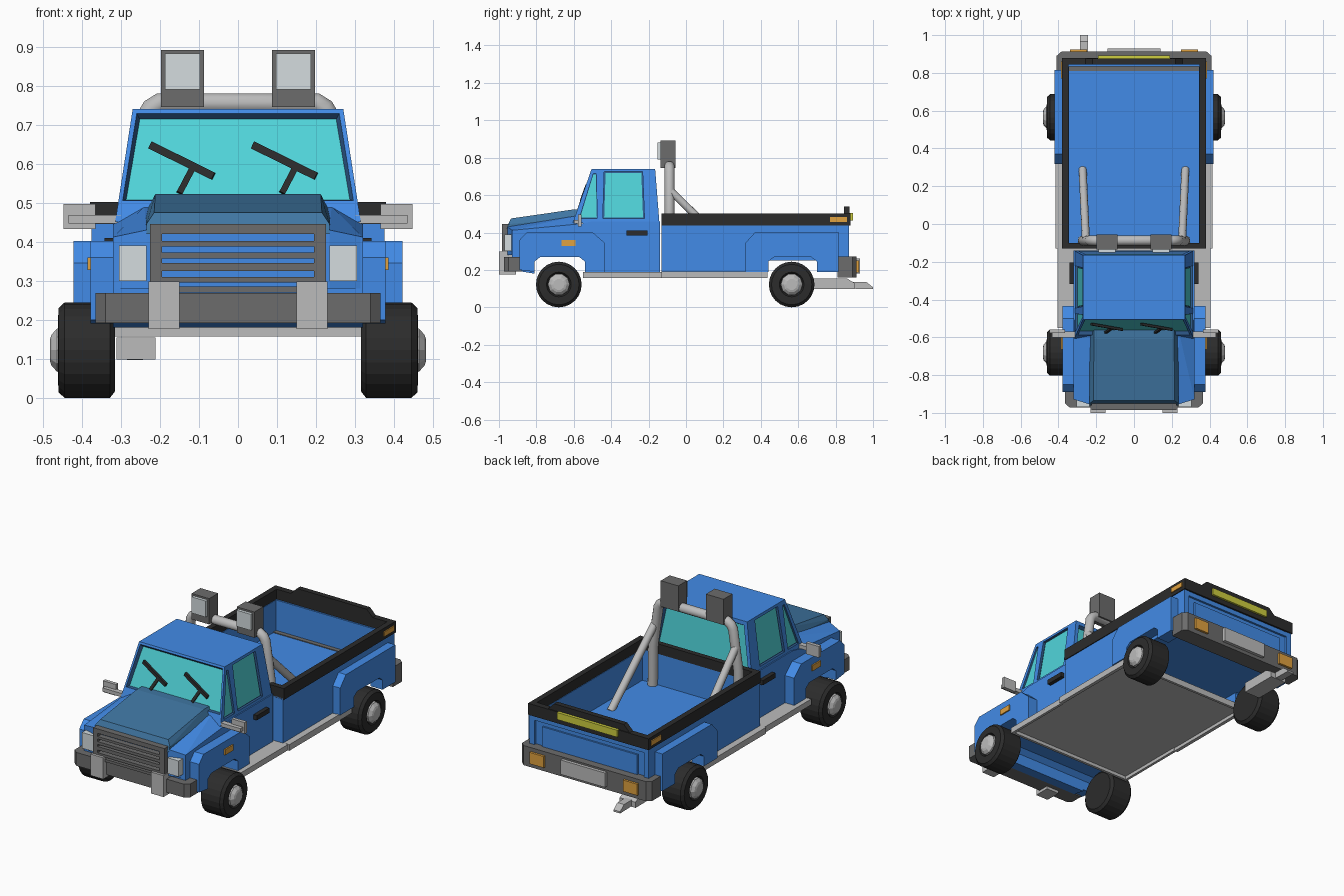
import bpy, bmesh
from math import cos, sin, pi, radians
from mathutils import Vector

if "Cube" in bpy.data.objects:
    bpy.data.objects.remove(bpy.data.objects["Cube"])


def mat(name, r, g, b):
    m = bpy.data.materials.new(name)
    m.diffuse_color = (r, g, b, 1)
    m.use_nodes = True
    m.node_tree.nodes["Principled BSDF"].inputs["Base Color"].default_value = m.diffuse_color
    return m


BLUE = mat("blue_paint", 0.055, 0.26, 0.80)
HOOD = mat("hood_blue", 0.05, 0.18, 0.36)
TRIM = mat("dark_blue_trim", 0.03, 0.11, 0.28)
GLASS = mat("teal_glass", 0.08, 0.66, 0.70)
BLACK = mat("black_trim", 0.025, 0.025, 0.025)
DARK = mat("dark_grey", 0.15, 0.15, 0.15)
LIGHT = mat("light_grey", 0.5, 0.5, 0.5)
LENS = mat("lens", 0.66, 0.72, 0.74)
AMBER = mat("amber", 0.75, 0.36, 0.05)
YELLOW = mat("yellow_lamp", 0.62, 0.62, 0.05)


def finish(name, bm, *mats):
    bmesh.ops.recalc_face_normals(bm, faces=bm.faces)
    me = bpy.data.meshes.new(name)
    bm.to_mesh(me)
    bm.free()
    for m in mats:
        me.materials.append(m)
    ob = bpy.data.objects.new(name, me)
    bpy.context.collection.objects.link(ob)
    return ob


def prism(name, prof, axis, a, b, m):
    """Extrude a 2D profile along an axis from a to b."""
    bm = bmesh.new()
    place = {'x': lambda p, t: (t, p[0], p[1]), 'y': lambda p, t: (p[0], t, p[1]),
             'z': lambda p, t: (p[0], p[1], t)}[axis]
    lo = [bm.verts.new(place(p, a)) for p in prof]
    hi = [bm.verts.new(place(p, b)) for p in prof]
    bm.faces.new(lo)
    bm.faces.new(hi)
    n = len(prof)
    for i in range(n):
        j = (i + 1) % n
        bm.faces.new((lo[i], lo[j], hi[j], hi[i]))
    return finish(name, bm, m)


def box(name, x, y, z, m):
    return prism(name, [(x[0], y[0]), (x[1], y[0]), (x[1], y[1]), (x[0], y[1])], 'z', z[0], z[1], m)


def hull(name, pts, m):
    bm = bmesh.new()
    for p in pts:
        bm.verts.new(p)
    bmesh.ops.convex_hull(bm, input=bm.verts)
    bmesh.ops.dissolve_limit(bm, angle_limit=0.02, verts=bm.verts, edges=bm.edges)
    return finish(name, bm, m)


def lathe(name, prof, s, y, z, seg, m):
    """Turn an (x, radius) profile around a wheel axle."""
    bm = bmesh.new()
    rings = [[bm.verts.new((s * x, y + r * cos(2 * pi * i / seg), z + r * sin(2 * pi * i / seg)))
              for i in range(seg)] for x, r in prof]
    for A, B in zip(rings, rings[1:]):
        for i in range(seg):
            j = (i + 1) % seg
            bm.faces.new((A[i], A[j], B[j], B[i]))
    bm.faces.new(rings[0])
    bm.faces.new(rings[-1])
    return finish(name, bm, m)


def tube(name, pts, r, m):
    cu = bpy.data.curves.new(name, 'CURVE')
    cu.dimensions = '3D'
    cu.bevel_depth, cu.bevel_resolution, cu.use_fill_caps = r, 3, True
    sp = cu.splines.new('POLY')
    sp.points.add(len(pts) - 1)
    for q, p in zip(sp.points, pts):
        q.co = (*p, 1)
    cu.materials.append(m)
    ob = bpy.data.objects.new(name, cu)
    bpy.context.collection.objects.link(ob)
    bpy.ops.object.select_all(action='DESELECT')
    ob.select_set(True)
    bpy.context.view_layer.objects.active = ob
    bpy.ops.object.convert(target='MESH')
    bpy.ops.object.shade_smooth_by_angle(angle=radians(60))


def arch(a, b, z):
    """Wheel arch outline, from the rear foot to the front foot."""
    return [(b, z), (b, 0.245), (b - 0.03, 0.268), (a + 0.03, 0.268), (a, 0.245), (a, z)]


# Cab lower body and sloping nose
prism("cab_lower_body", [(-0.93, 0.2), (-0.93, 0.41), (-0.62, 0.435), (-0.5, 0.46), (-0.14, 0.46), (-0.14, 0.18)]
      + arch(-0.81, -0.54, 0.18), 'x', -0.32, 0.32, BLUE)
hull("nose", [(s * x, y, z) for s in (-1, 1) for x, y, z in
     ((0.32, -0.928, 0.28), (0.32, -0.928, 0.412), (0.235, -0.955, 0.28), (0.235, -0.955, 0.43),
      (0.32, -0.58, 0.28), (0.32, -0.58, 0.445), (0.24, -0.58, 0.49))], BLUE)

# Cab upper with recessed windscreen and rear window
bm = bmesh.new()
ring = [[bm.verts.new(p) for p in ((-w, f, z), (w, f, z), (w, b, z), (-w, b, z))]
        for w, f, b, z in ((0.315, -0.606, -0.142, 0.45), (0.27, -0.505, -0.165, 0.74))]
bm.faces.new(ring[0])
bm.faces.new(ring[1])
sides = [bm.faces.new((ring[0][i], ring[0][(i + 1) % 4], ring[1][(i + 1) % 4], ring[1][i])) for i in range(4)]
bmesh.ops.recalc_face_normals(bm, faces=bm.faces)
for f, t, up in ((sides[0], 0.016, 0.046), (sides[2], 0.03, 0)):
    bmesh.ops.inset_individual(bm, faces=[f], thickness=t, depth=0)
    for v in f.verts:
        if v.co.z < 0.6:  # raise the sill
            v.co += Vector((-0.007 * (1 if v.co.x > 0 else -1) * up / 0.046, 0.348 * up, up))
    rim = bmesh.ops.inset_individual(bm, faces=[f], thickness=0.012, depth=-0.018)['faces']
    f.material_index = 1
    for r in rim:
        r.material_index = 2
cab = finish("cab_upper", bm, BLUE, GLASS, TRIM)


def side_panel(name, pts, s, a, b, m):
    """Slab parallel to the sloping cab side, between offsets a and b."""
    return hull(name, [(s * (0.27 + 0.155 * (0.74 - z) + d), y, z) for y, z in pts for d in (a, b)], m)


def side_window(name, pts, s):
    """Cut a shallow recess into the cab side and lay glass in it."""
    cutter = side_panel("window_cutter", pts, s, -0.014, 0.05, TRIM)
    cutter.hide_render = True
    mod = cab.modifiers.new("recess", 'BOOLEAN')
    mod.operation, mod.object, mod.solver = 'DIFFERENCE', cutter, 'EXACT'
    bpy.context.view_layer.objects.active = cab
    bpy.ops.object.modifier_apply(modifier=mod.name)
    bpy.data.objects.remove(cutter)
    cy, cz = (sum(p[i] for p in pts) / 4 for i in (0, 1))
    side_panel(name, [(cy + 0.93 * (y - cy), cz + 0.95 * (z - cz)) for y, z in pts], s, -0.02, -0.01, GLASS)


def on_screen(x, z):
    return Vector((x, -0.497 - 0.36 * (0.74 - z), z))


def bar(name, p, q, w, m):
    """Square bar between two points."""
    d = (q - p).normalized()
    u = d.cross(Vector((0, 1, 0))).normalized() * w / 2
    v = d.cross(u).normalized() * w / 3
    hull(name, [e + a * u + b * v for e in (p, q) for a in (-1, 1) for b in (-1, 1)], m)


# Windscreen wipers
for x in (-0.225, 0.038):
    bar("wiper_blade", on_screen(x, 0.648), on_screen(x + 0.162, 0.568), 0.02, BLACK)
    bar("wiper_arm", on_screen(x + 0.11, 0.592), on_screen(x + 0.075, 0.525), 0.016, BLACK)

# Hood, grille and front bumper
hull("hood", [(s * x, y, z) for s in (-1, 1) for x, y, z in
     ((0.235, -0.96, 0.42), (0.235, -0.95, 0.445), (0.215, -0.935, 0.475), (0.212, -0.61, 0.522),
      (0.236, -0.59, 0.475), (0.212, -0.56, 0.522))], HOOD)
for z0, z1 in ((0.27, 0.285), (0.295, 0.31), (0.325, 0.345), (0.357, 0.373), (0.388, 0.402), (0.42, 0.445)):
    box("grille_slat", (-0.2, 0.2), (-0.985, -0.945), (z0, z1), DARK)
prism("front_bumper", [(-0.365, -0.88), (-0.365, -0.95), (-0.34, -0.972), (0.34, -0.972), (0.365, -0.95), (0.365, -0.88)],
      'z', 0.192, 0.268, DARK)

# Floor plate with a lowered rim, exhaust
box("floor_plate", (-0.4, 0.4), (-0.545, 0.43), (0.176, 0.19), LIGHT)
box("front_rim", (-0.405, 0.405), (-0.55, -0.535), (0.157, 0.19), LIGHT)
box("rear_rim", (-0.415, 0.415), (0.42, 0.435), (0.157, 0.192), LIGHT)
prism("muffler", [(0.68, 0.098), (0.9, 0.098), (0.9, 0.13), (0.86, 0.155), (0.68, 0.155)], 'x', -0.312, -0.212, LIGHT)
prism("exhaust_tip", [(0.88, 0.1), (1.0, 0.097), (1.0, 0.107), (0.965, 0.135), (0.88, 0.135)], 'x', -0.285, -0.243, LIGHT)

# Cargo bed
box("bed_floor", (-0.36, 0.36), (-0.12, 0.86), (0.25, 0.268), BLUE)
box("bed_front_wall", (-0.375, 0.375), (-0.13, -0.1), (0.19, 0.445), BLUE)
box("tailgate", (-0.375, 0.375), (0.835, 0.858), (0.19, 0.445), BLUE)
box("tailgate_panel", (-0.3, 0.3), (0.85, 0.868), (0.27, 0.385), BLUE)
box("tailgate_top_panel", (-0.345, 0.345), (0.85, 0.87), (0.41, 0.445), BLUE)
box("rail_front", (-0.38, 0.38), (-0.13, -0.1), (0.437, 0.502), BLACK)
box("rail_rear", (-0.38, 0.38), (0.845, 0.88), (0.437, 0.502), BLACK)
prism("tailgate_spoiler", [(-0.26, 0.5), (-0.22, 0.54), (0.22, 0.54), (0.26, 0.5)], 'y', 0.845, 0.875, BLACK)
box("brake_strip", (-0.19, 0.19), (0.87, 0.892), (0.465, 0.505), YELLOW)

# Rear bumper
prism("rear_bumper", [(-0.41, 0.81), (0.41, 0.81), (0.41, 0.89), (0.385, 0.912), (-0.385, 0.912), (-0.41, 0.89)],
      'z', 0.16, 0.272, DARK)
box("rear_plate", (-0.14, 0.14), (0.9, 0.93), (0.18, 0.262), LIGHT)

# Roll bar, leaning in along the cab
half = [(0.272, -0.088, 0.26), (0.268, -0.088, 0.5), (0.235, -0.088, 0.72), (0.222, -0.088, 0.742), (0.2, -0.088, 0.756)]
tube("roll_bar", half + [(-x, y, z) for x, y, z in reversed(half)], 0.027, LIGHT)

# Mirrored side parts
for s in (-1, 1):
    def sx(a, b):
        return (s * a, s * b)
    side_window("side_window", [(-0.445, 0.475), (-0.222, 0.475), (-0.232, 0.725), (-0.437, 0.725)], s)
    side_window("quarter_window", [(-0.57, 0.475), (-0.475, 0.475), (-0.48, 0.715), (-0.495, 0.715)], s)
    box("floor_side_rim", sx(0.39, 0.405), (-0.55, -0.13), (0.157, 0.19), LIGHT)
    box("rear_side_rim", sx(0.395, 0.415), (-0.13, 0.435), (0.157, 0.192), LIGHT)
    box("door_handle", sx(0.31, 0.342), (-0.318, -0.205), (0.383, 0.41), BLACK)
    prism("front_fender", [(-0.89, 0.2), (-0.89, 0.36), (-0.85, 0.402), (-0.5, 0.402), (-0.435, 0.345), (-0.435, 0.19)]
          + arch(-0.81, -0.54, 0.19), 'x', s * 0.3, s * 0.378, BLUE)
    prism("rear_fender", [(0.318, 0.19), (0.318, 0.345), (0.37, 0.402), (0.815, 0.402), (0.815, 0.19)]
          + arch(0.44, 0.7, 0.19), 'x', s * 0.36, s * 0.422, BLUE)
    prism("bed_side", [(-0.13, 0.19), (-0.13, 0.445), (0.872, 0.445), (0.872, 0.19)]
          + arch(0.44, 0.7, 0.19), 'x', s * 0.345, s * 0.375, BLUE)
    box("rail_side", sx(0.348, 0.38), (-0.13, 0.88), (0.437, 0.502), BLACK)
    box("rail_marker", sx(0.37, 0.386), (0.77, 0.86), (0.456, 0.484), AMBER)
    box("fender_marker", sx(0.37, 0.386), (-0.665, -0.59), (0.328, 0.36), AMBER)
    box("tail_lamp", sx(0.25, 0.34), (0.9, 0.925), (0.185, 0.25), AMBER)
    box("grille_post", sx(0.195, 0.225), (-0.985, -0.945), (0.27, 0.445), DARK)
    box("headlight", sx(0.235, 0.305), (-0.97, -0.92), (0.3, 0.39), LENS)
    box("bumper_guard", sx(0.15, 0.23), (-1.0, -0.91), (0.176, 0.298), LIGHT)
    box("mirror_arm", sx(0.3, 0.435), (-0.6, -0.57), (0.447, 0.468), LIGHT)
    box("mirror", sx(0.365, 0.447), (-0.578, -0.558), (0.433, 0.497), LIGHT)
    tube("roll_bar_brace", [(s * 0.255, -0.08, 0.62), (s * 0.272, 0.29, 0.26)], 0.021, LIGHT)
    box("roof_lamp", sx(0.087, 0.198), (-0.135, -0.055), (0.745, 0.892), DARK)
    box("roof_lamp_lens", sx(0.097, 0.187), (-0.152, -0.13), (0.79, 0.882), LENS)
    # Wheels
    for y in (-0.68, 0.565):
        lathe("tyre", [(0.315, 0.105), (0.328, 0.122), (0.445, 0.122), (0.46, 0.108), (0.462, 0.066), (0.45, 0.058)],
              s, y, 0.122, 24, BLACK)
        lathe("hub", [(0.44, 0.06), (0.464, 0.058), (0.478, 0.042), (0.482, 0.03)], s, y, 0.122, 10, LIGHT)
